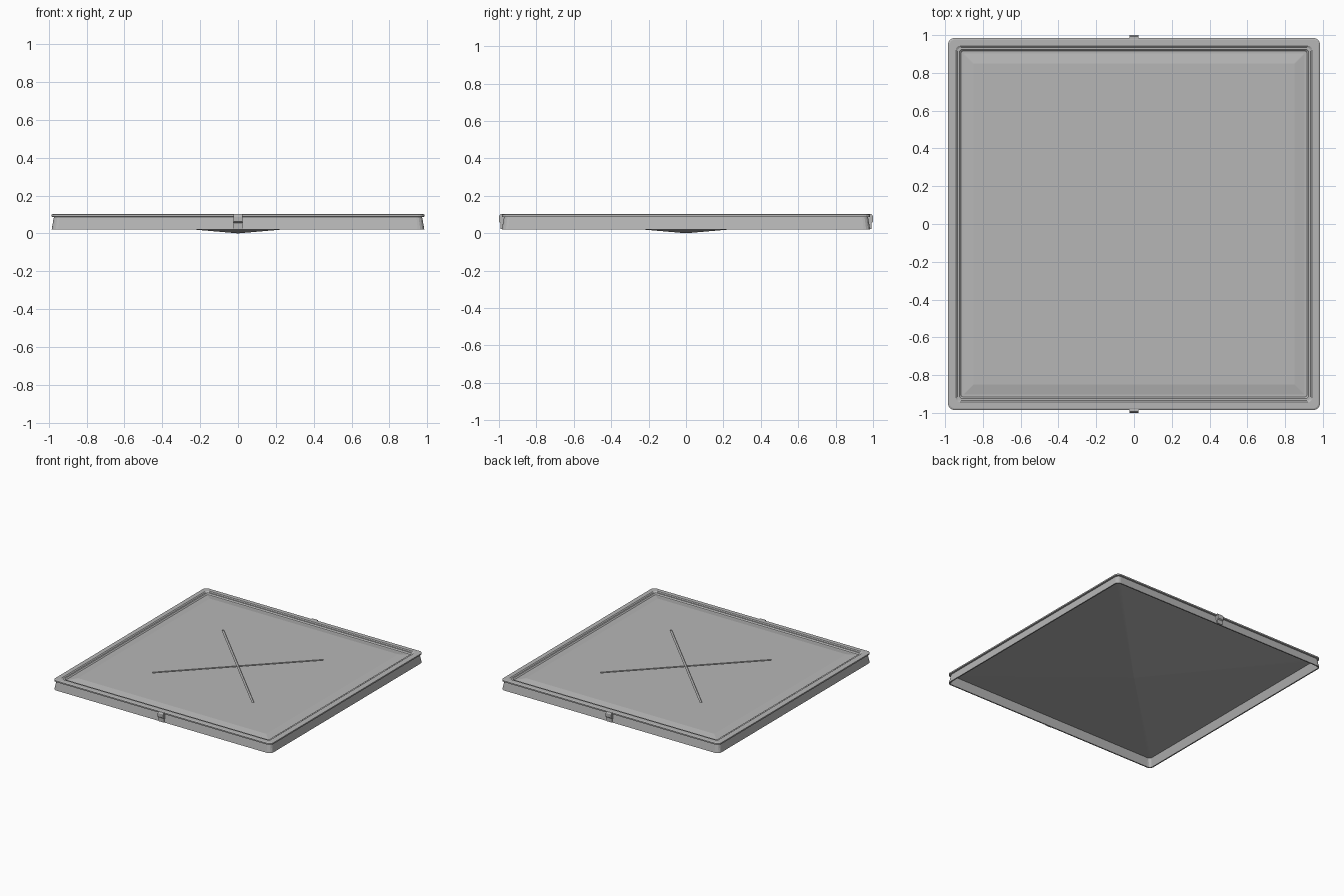
import bpy, bmesh, math
from mathutils import Matrix

cube = bpy.data.objects.get("Cube")
if cube:
    bpy.data.objects.remove(cube, do_unlink=True)

# One plain grey material
grey = bpy.data.materials.new("mid_grey")
grey.use_nodes = True
colour = (0.47, 0.47, 0.47, 1)
grey.diffuse_color = colour
grey.node_tree.nodes["Principled BSDF"].inputs["Base Color"].default_value = colour


def make_object(name, bm):
    bmesh.ops.recalc_face_normals(bm, faces=bm.faces)
    mesh = bpy.data.meshes.new(name)
    bm.to_mesh(mesh)
    bm.free()
    mesh.materials.append(grey)
    obj = bpy.data.objects.new(name, mesh)
    bpy.context.collection.objects.link(obj)
    return obj


def square_ring(bm, half, z, radius, steps=4):
    """Loop of vertices round a square with rounded corners."""
    ring = []
    for corner in range(4):
        mid = math.pi / 4 + corner * math.pi / 2
        cx = math.copysign(half - radius, math.cos(mid))
        cy = math.copysign(half - radius, math.sin(mid))
        for i in range(steps + 1):
            a = (corner + i / steps) * math.pi / 2
            ring.append(bm.verts.new((cx + radius * math.cos(a),
                                      cy + radius * math.sin(a), z)))
    return ring


# Tray section from the underside edge, round the skirt and lip, to the raised panel:
# half width, height, corner radius
SECTION = [
    (0.955, 0.083, 0.02), (0.975, 0.02, 0.025),    # inside of skirt
    (0.985, 0.02, 0.035), (0.973, 0.086, 0.03),    # outside of skirt
    (0.985, 0.088, 0.035), (0.985, 0.099, 0.035),  # lip edge
    (0.977, 0.103, 0.03), (0.943, 0.103, 0.02),    # rim top
    (0.935, 0.097, 0.02), (0.924, 0.097, 0.015),   # inner step
    (0.915, 0.088, 0.01), (0.902, 0.088, 0.005),   # gutter
    (0.85, 0.097, 0.003),                          # panel slope
]

bm = bmesh.new()
rings = [square_ring(bm, *row) for row in SECTION]
for a, b in zip(rings, rings[1:]):
    for i in range(len(a)):
        j = (i + 1) % len(a)
        bm.faces.new((a[i], a[j], b[j], b[i]))
bm.faces.new(rings[-1])

# Underside falls as a shallow pyramid to the centre
tip = bm.verts.new((0, 0, 0))
under = rings[0]
for i in range(len(under)):
    bm.faces.new((under[(i + 1) % len(under)], under[i], tip))
tray = make_object("tray", bm)

# Crossed grooves cut in the panel
for side in (1, -1):
    bm = bmesh.new()
    bmesh.ops.create_cube(bm, size=1, matrix=(
        Matrix.Translation((0, 0, 0.1))
        @ Matrix.Rotation(side * math.pi / 4, 4, "Z")
        @ Matrix.Diagonal((1.285, 0.014, 0.016, 1))))
    cutter = make_object("groove_cutter", bm)
    cutter.hide_render = True
    mod = tray.modifiers.new("groove", "BOOLEAN")
    mod.operation = "DIFFERENCE"
    mod.solver = "EXACT"
    mod.object = cutter
    bpy.context.view_layer.objects.active = tray
    bpy.ops.object.modifier_apply(modifier=mod.name)
    bpy.data.objects.remove(cutter, do_unlink=True)

# Small stepped clip at the middle of the front and the back
CLIP = [(0.978, 0.022), (0.992, 0.022), (0.992, 0.055), (1.0, 0.062),
        (1.0, 0.09), (0.992, 0.102), (0.965, 0.102), (0.965, 0.08)]
for name, side in (("front_clip", -1), ("back_clip", 1)):
    bm = bmesh.new()
    face = bm.faces.new([bm.verts.new((-0.025, side * y, z)) for y, z in CLIP])
    out = bmesh.ops.extrude_face_region(bm, geom=[face])
    moved = [v for v in out["geom"] if isinstance(v, bmesh.types.BMVert)]
    bmesh.ops.translate(bm, verts=moved, vec=(0.05, 0, 0))
    make_object(name, bm)
